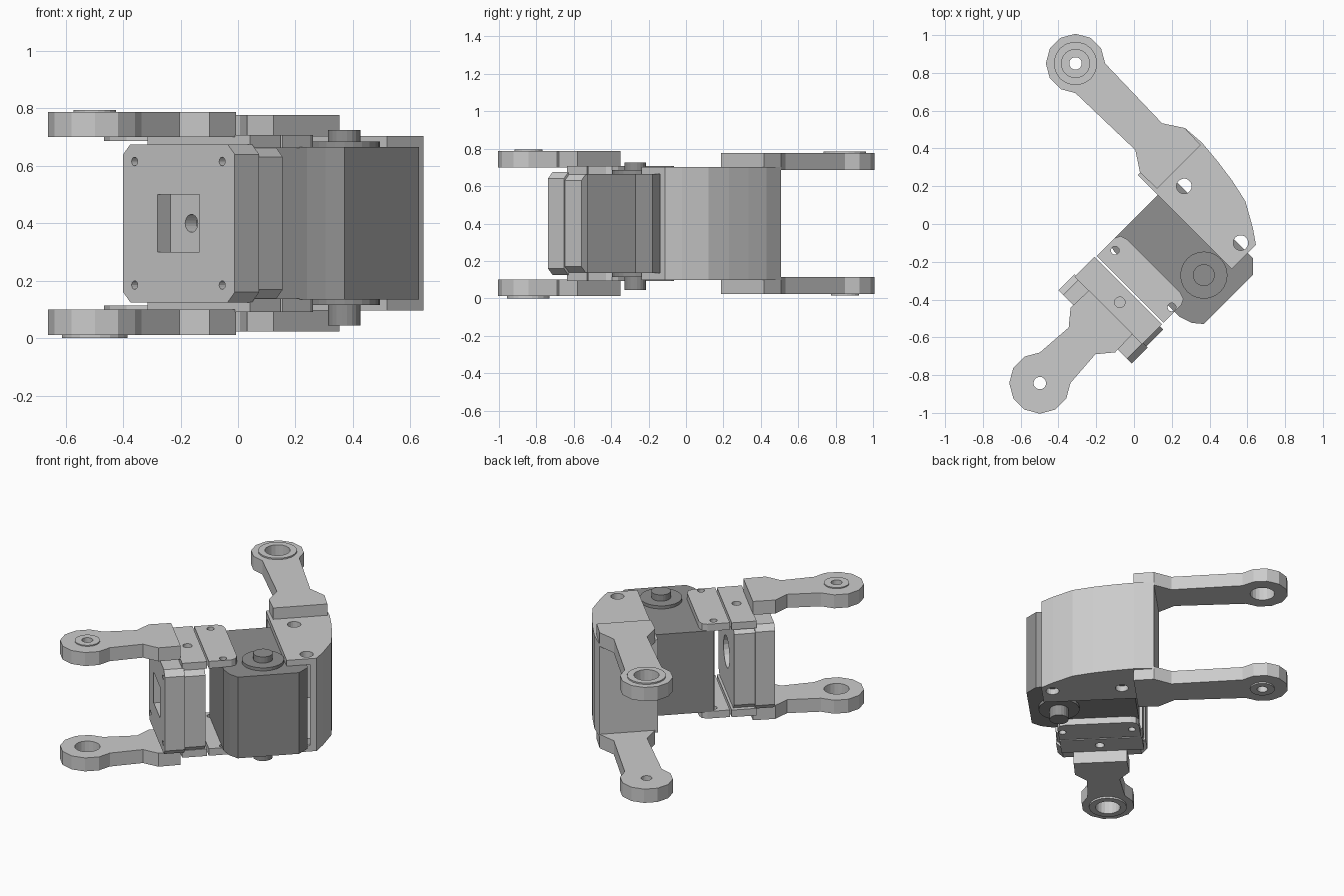
import bpy, bmesh
from math import cos, sin, radians, pi, sqrt

if "Cube" in bpy.data.objects:
    bpy.data.objects.remove(bpy.data.objects["Cube"])

R = sqrt(0.5)
MID = 0.40  # height of the symmetry plane

dark = bpy.data.materials.new("dark_grey")
dark.diffuse_color = (0.28, 0.28, 0.28, 1)
dark.use_nodes = True
dark.node_tree.nodes["Principled BSDF"].inputs["Base Color"].default_value = dark.diffuse_color


def prism(name, pts, lo, hi, axis="z", mat=None):
    """Extrude a profile; the whole model lives in a (u, v) frame turned 45 degrees."""
    bm = bmesh.new()

    def put(p, h):
        u, v, z = (p[0], p[1], h) if axis == "z" else (h, p[0], p[1])
        return bm.verts.new(((u - v) * R, (u + v) * R, z))
    a = [put(p, lo) for p in pts]
    b = [put(p, hi) for p in pts]
    bm.faces.new(a)
    bm.faces.new(b)
    for i in range(len(pts)):
        j = (i + 1) % len(pts)
        bm.faces.new((a[i], a[j], b[j], b[i]))
    bmesh.ops.recalc_face_normals(bm, faces=bm.faces)
    me = bpy.data.meshes.new(name)
    bm.to_mesh(me)
    bm.free()
    ob = bpy.data.objects.new(name, me)
    bpy.context.collection.objects.link(ob)
    if mat:
        me.materials.append(mat)
    return ob


def circle(c, r, n=20):
    return [(c[0] + r * cos(2 * pi * i / n), c[1] + r * sin(2 * pi * i / n)) for i in range(n)]


def rect(x0, x1, y0, y1, c=0.0):
    if c == 0:
        return [(x0, y0), (x1, y0), (x1, y1), (x0, y1)]
    return [(x0 + c, y0), (x1 - c, y0), (x1, y0 + c), (x1, y1 - c),
            (x1 - c, y1), (x0 + c, y1), (x0, y1 - c), (x0, y0 + c)]


def cut(ob, pts, lo, hi, axis="z"):
    c = prism("cutter", pts, lo, hi, axis)
    c.hide_render = True
    m = ob.modifiers.new("cut", "BOOLEAN")
    m.operation, m.solver, m.object = "DIFFERENCE", "EXACT", c
    bpy.context.view_layer.objects.active = ob
    bpy.ops.object.modifier_apply(modifier=m.name)
    bpy.data.objects.remove(c)


def span(side, lo, hi):
    """Height range measured from the middle, for the upper or lower half."""
    return (MID + lo, MID + hi) if side > 0 else (MID - hi, MID - lo)


def arm(name, pivot, d, r, neck, shoulder, end, z0, z1, z2, boss, hole):
    def at(a, b):
        return (pivot[0] + d[0] * a - d[1] * b, pivot[1] + d[1] * a + d[0] * b)
    pts = [at(r * cos(radians(t)), r * sin(radians(t))) for t in range(45, 316, 30)]
    pts += [at(neck, -.1), at(shoulder, -.167), at(end, -.163),
            at(end, .163), at(shoulder, .167), at(neck, .1)]
    ob = prism(name, pts, z0, z1)
    lo, hi = (z1, z2) if z2 > z1 else (z2, z0)
    ring = prism(name + "_boss", circle(pivot, boss), lo, hi)
    for o in (ob, ring):
        cut(o, circle(pivot, hole), -0.2, 1)


# motor body, with chamfered outer corners
prism("motor_body", [(-.165, .02), (.318, .02), (.318, -.573), (.255, -.636),
                     (-.113, -.636), (-.155, -.585), (-.177, -.516), (-.177, -.03)],
      .135, .665, mat=dark)

# output discs and shaft
axle = (.07, -.453)
prism("motor_shaft", circle(axle, .058), .045, .725, mat=dark)

# curved outer bracket: wall plus two plates with screw holes
arc = [(.55, .17), (.559, .05), (.548, -.074), (.53, -.205), (.502, -.332), (.43, -.46), (.378, -.535)]
inner = [(u - .04, min(v, .13)) for u, v in arc]
prism("bracket_wall", [(.198, .17)] + arc + inner[::-1] + [(.198, .13)], .10, .69)

for side, tag in ((1, "upper"), (-1, "lower")):
    prism(tag + "_output_disc", circle(axle, .125, 24), *span(side, .26, .285), mat=dark)

    plate = prism(tag + "_bracket_plate", [(.198, .17)] + arc + [(.198, -.535)], *span(side, .265, .303))
    for v in (-.046, -.47):
        cut(plate, circle((.329, v), .04), -0.2, 1)

    # clamp plates over the motor and the end box
    cap = prism(tag + "_cap_plate",
                [(-.26, -.48), (-.125, -.48), (-.095, -.465), (-.083, -.43),
                 (-.083, -.03), (-.095, .005), (-.125, .02), (-.26, .02)], *span(side, .262, .308))
    for v in (-.028, -.453):
        cut(cap, circle((-.17, v), .022), -0.2, 1)
    clamp = prism(tag + "_clamp_plate", rect(-.42, -.27, -.48, .025), *span(side, .262, .308))
    cut(clamp, circle((-.346, -.24), .028), -0.2, 1)

    # fork arms: wide and narrow pivot bosses swap between the two forks
    wide, small = (.115, .075), (.075, .033)
    z0, z1 = span(side, .287, .377)
    arm(tag + "_rear_arm", (.382, .82), (0, -1), .157, .548, .65, .775,
        z0, z1, MID + side * .386, *(wide if side > 0 else small))
    z0, z1 = span(side, .30, .388)
    arm(tag + "_front_arm", (-.948, -.243), (1, 0), .162, .316, .397, .532,
        z0, z1, MID + side * (.395 if side > 0 else .40), *(small if side > 0 else wide))

# end box with square window, cable hole and screw holes
front = prism("end_box_front", rect(-.514, .035, .125, .675, .035), -.53, -.41, "u")
cut(front, rect(-.34, -.134, .3, .5), -.6, -.466, "u")
cut(front, circle((-.237, .4), .031), -.5, -.3, "u")
for v in (-.021, -.452):
    for z in (.185, .615):
        cut(front, circle((v, z), .015, 12), -.6, -.50, "u")
rear = prism("end_box_rear", rect(-.505, .026, .134, .666, .035), -.41, -.285, "u")
cut(rear, circle((-.237, .4), .1), -.5, -.2, "u")
